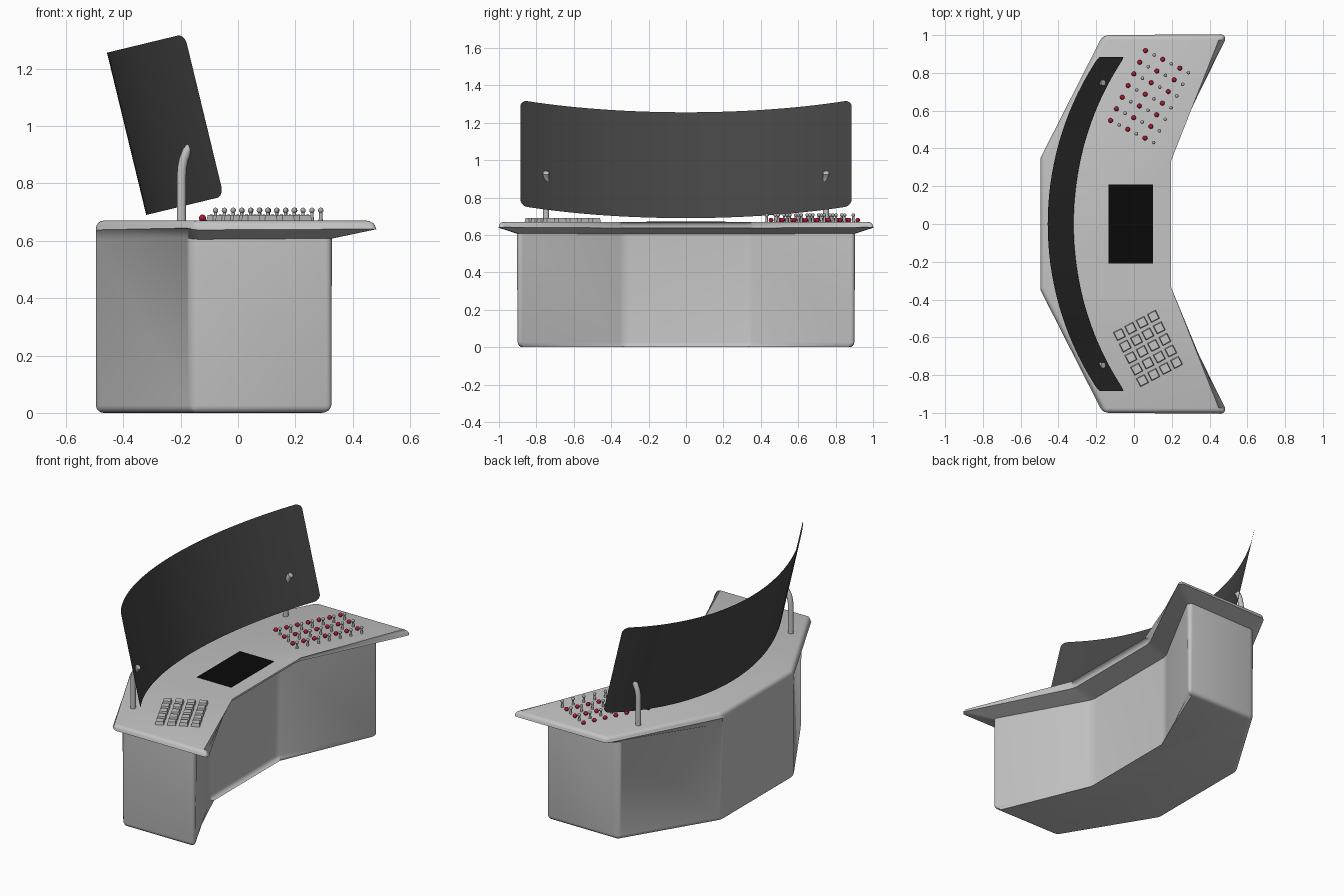
import bpy, bmesh, math
from mathutils import Matrix, Vector

if "Cube" in bpy.data.objects:
    bpy.data.objects.remove(bpy.data.objects["Cube"])


def mat(name, r, g, b):
    m = bpy.data.materials.new(name)
    m.diffuse_color = (r, g, b, 1)
    m.use_nodes = True
    m.node_tree.nodes["Principled BSDF"].inputs["Base Color"].default_value = m.diffuse_color
    return m


GREY = mat("light grey", 0.55, 0.55, 0.55)
METAL = mat("metal grey", 0.42, 0.42, 0.42)
DARK = mat("dark panel", 0.06, 0.06, 0.06)
BLACK = mat("black glass", 0.003, 0.003, 0.003)
RED = mat("red", 0.42, 0.01, 0.03)
TOP = 0.67


def finish(bm, name, material, angle=40):
    bmesh.ops.recalc_face_normals(bm, faces=bm.faces)
    me = bpy.data.meshes.new(name)
    bm.to_mesh(me)
    bm.free()
    ob = bpy.data.objects.new(name, me)
    bpy.context.collection.objects.link(ob)
    me.materials.append(material)
    bpy.ops.object.select_all(action='DESELECT')
    ob.select_set(True)
    bpy.context.view_layer.objects.active = ob
    bpy.ops.object.shade_smooth_by_angle(angle=math.radians(angle))
    return ob


# Desk: body outline flaring out into the overhanging worktop
def outline(half):
    return half + [(x, -y) for x, y in reversed(half)]


body = outline([(-0.495, 0.35), (-0.16, 0.90), (0.335, 0.90), (0.035, 0.33)])
rim = outline([(-0.495, 0.35), (-0.16, 1.0), (0.49, 1.0), (0.17, 0.34)])
bm = bmesh.new()
rings = [[bm.verts.new((x, y, z)) for x, y in pts]
         for pts, z in ((body, 0), (body, 0.605), (rim, 0.638), (rim, TOP))]
n = len(body)
for a, b in zip(rings, rings[1:]):
    for i in range(n):
        j = (i + 1) % n
        bm.faces.new((a[i], a[j], b[j], b[i]))
bm.faces.new(rings[0])
bm.faces.new(rings[-1])
middle = set(rings[1] + rings[2])
soft = [e for e in bm.edges
        if not (e.verts[0] in middle and e.verts[1] in middle
                and abs(e.verts[0].co.z - e.verts[1].co.z) < 1e-4)]
bmesh.ops.bevel(bm, geom=soft, offset=0.026, offset_type='OFFSET', segments=4,
                profile=0.5, affect='EDGES', clamp_overlap=True)
finish(bm, "desk", GREY)

# Inset desk screen
bm = bmesh.new()
bmesh.ops.create_cube(bm, size=1, matrix=Matrix.Translation((-0.017, 0, TOP))
                      @ Matrix.Diagonal((0.235, 0.42, 0.005, 1)))
finish(bm, "desk_screen", BLACK)

# Large curved monitor, tilted back, with rounded corners
up, fwd = Vector((-0.235, 0, 0.972)), Vector((0.972, 0, 0.235))
W, H, DEPTH, R = 0.885, 0.582, 0.278, 0.035
radius = (W * W + DEPTH * DEPTH) / (2 * DEPTH)
corner = [W - R + R * math.sin(math.radians(a)) for a in range(0, 91, 15)]
ys = [-y for y in reversed(corner)] + \
     [(W - R) * i / 16 for i in range(-15, 16)] + corner
bm = bmesh.new()
cols = []
for y in ys:
    k = max(0, abs(y) - (W - R))
    cut = R - math.sqrt(max(0, R * R - k * k))
    d = radius - math.sqrt(radius ** 2 - y * y)
    base = Vector((-0.32, y, 0.69)) + fwd * d
    cols.append([bm.verts.new(base + up * t) for t in (cut, H - cut)])
for a, b in zip(cols, cols[1:]):
    bm.faces.new((a[0], b[0], b[1], a[1]))
bmesh.ops.solidify(bm, geom=bm.faces[:], thickness=0.003)
finish(bm, "curved_monitor", DARK)

# Bent tube arms holding the monitor
path = [(-0.197, 0.655), (-0.197, 0.82), (-0.195, 0.855), (-0.189, 0.885),
        (-0.178, 0.912), (-0.162, 0.932)]
for side, label in ((1, "back"), (-1, "front")):
    bm = bmesh.new()
    prev = None
    for i, (x, z) in enumerate(path):
        p, q = path[max(i - 1, 0)], path[min(i + 1, len(path) - 1)]
        t = Vector((q[0] - p[0], 0, q[1] - p[1])).normalized()
        u, v = Vector((0, 1, 0)), t.cross(Vector((0, 1, 0)))
        ring = []
        for s in range(16):
            a = 2 * math.pi * s / 16
            ring.append(bm.verts.new(Vector((x, 0.748 * side, z))
                        + 0.016 * (u * math.cos(a) + v * math.sin(a))))
        if prev:
            for s in range(16):
                r = (s + 1) % 16
                bm.faces.new((prev[s], prev[r], ring[r], ring[s]))
        else:
            bm.faces.new(ring)
        prev = ring
    bm.faces.new(prev)
    finish(bm, "monitor_arm_" + label, GREY)

# Keypad: 4 x 5 tapered keys
bm = bmesh.new()
turn = Matrix.Rotation(math.radians(27.5), 4, 'Z')
for c in range(4):
    for r in range(5):
        x = -0.077 + 0.060 * c + 0.0304 * r
        y = -0.585 + 0.032 * c - 0.061 * r
        bmesh.ops.create_cone(
            bm, cap_ends=True, segments=4, radius1=0.036, radius2=0.030, depth=0.024,
            matrix=Matrix.Translation((x, y, TOP + 0.008)) @ turn
            @ Matrix.Rotation(math.pi / 4, 4, 'Z'))
finish(bm, "keypad", GREY, 30)

# Control bank: alternating red buttons and small levers
buttons, levers = bmesh.new(), bmesh.new()
for r in range(7):
    for c in range(6):
        x = 0.061 + 0.0455 * c - 0.0308 * r
        y = 0.918 - 0.0233 * c - 0.0617 * r
        if c % 2 == 0:
            bmesh.ops.create_uvsphere(buttons, u_segments=14, v_segments=10, radius=0.0125,
                                      matrix=Matrix.Translation((x, y, TOP + 0.009)))
        else:
            bmesh.ops.create_cone(levers, cap_ends=True, segments=10, radius1=0.008,
                                  radius2=0.005, depth=0.036,
                                  matrix=Matrix.Translation((x, y, TOP + 0.016)))
            bmesh.ops.create_uvsphere(levers, u_segments=14, v_segments=10, radius=0.0095,
                                      matrix=Matrix.Translation((x, y, TOP + 0.036)))
finish(buttons, "red_buttons", RED)
finish(levers, "levers", METAL)
